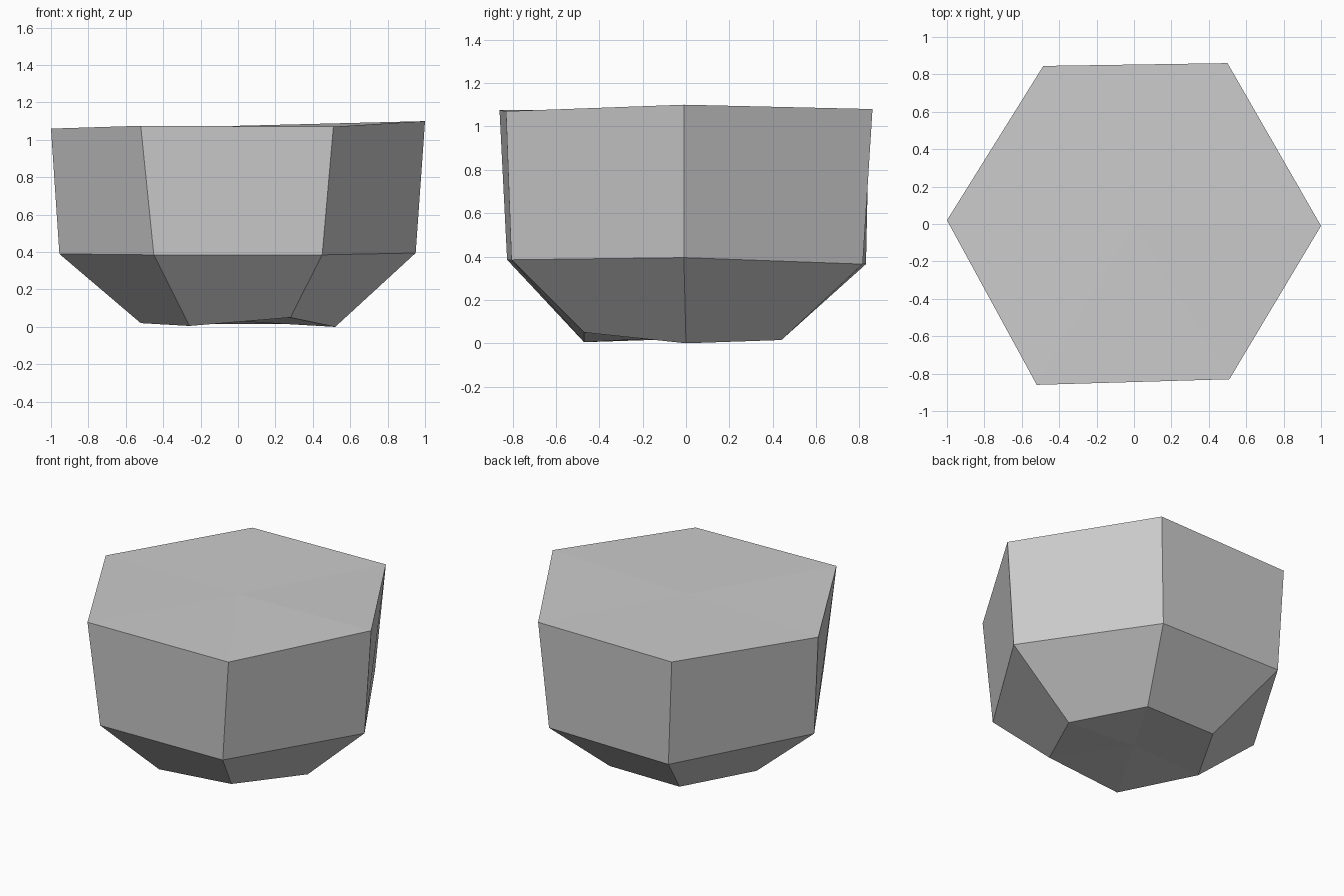
import bpy
import bmesh
from mathutils import Vector

default_cube = bpy.data.objects.get("Cube")
if default_cube:
    bpy.data.objects.remove(default_cube, do_unlink=True)


def make_material(name, color):
    material = bpy.data.materials.new(name)
    material.use_nodes = True
    material.diffuse_color = color
    shader = next(node for node in material.node_tree.nodes if node.type == "BSDF_PRINCIPLED")
    shader.inputs["Base Color"].default_value = color
    return material


def add_ring(mesh, corners):
    return [mesh.verts.new(Vector(corner)) for corner in corners]


def bridge_rings(mesh, lower, upper):
    """Join two rings of equal length with flat side panels."""
    count = len(lower)
    for index in range(count):
        following = (index + 1) % count
        mesh.faces.new((lower[index], lower[following], upper[following], upper[index]))


def fan_cap(mesh, ring, height):
    """Close a ring with triangles that meet in the middle."""
    middle = mesh.verts.new((0, 0, height))
    for index, corner in enumerate(ring):
        mesh.faces.new((corner, ring[(index + 1) % len(ring)], middle))


# Uneven hexagons, each counter-clockwise from the left corner
base_corners = [
    (.52, 0, 0), (.26, .44, .015), (-.26, .44, .015),
    (-.52, -.01, .02), (-.26, -.47, .005), (.28, -.47, .05),
]
shoulder_corners = [
    (.95, -.01, .395), (.45, .815, .365), (-.45, .83, .365),
    (-.955, 0, .39), (-.45, -.825, .385), (.45, -.805, .385),
]
top_corners = [
    (1, -.01, 1.1), (.5, .86, 1.08), (-.485, .845, 1.07),
    (-1, .02, 1.06), (-.52, -.86, 1.075), (.51, -.83, 1.07),
]

# Rock body: sloping underside, upright sides, flat caps
body = bmesh.new()
base = add_ring(body, base_corners)
shoulder = add_ring(body, shoulder_corners)
top = add_ring(body, top_corners)
bridge_rings(body, base, shoulder)
bridge_rings(body, shoulder, top)
fan_cap(body, top, 1.075)
fan_cap(body, base, .03)
bmesh.ops.recalc_face_normals(body, faces=body.faces[:])

rock_mesh = bpy.data.meshes.new("hexagonal_rock")
body.to_mesh(rock_mesh)
body.free()
rock_mesh.materials.append(make_material("stone grey", (.6, .6, .6, 1)))
rock = bpy.data.objects.new("hexagonal_rock", rock_mesh)
bpy.context.collection.objects.link(rock)
